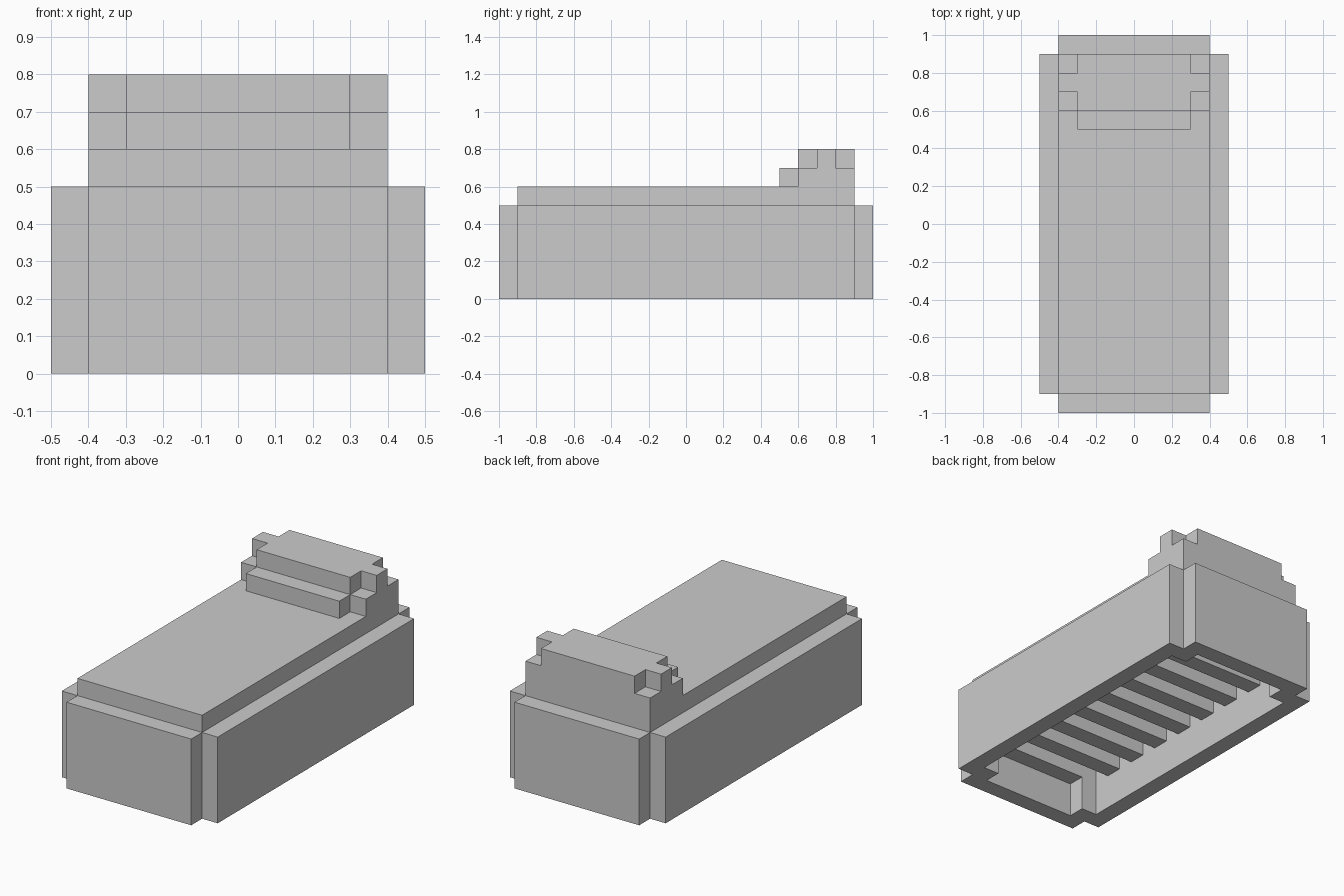
import bpy
import bmesh

cube = bpy.data.objects.get("Cube")
if cube:
    bpy.data.objects.remove(cube, do_unlink=True)

STEP = 0.1


def finish(name, bm):
    """Turn a bmesh into a flat-shaded object."""
    bmesh.ops.recalc_face_normals(bm, faces=bm.faces)
    mesh = bpy.data.meshes.new(name)
    bm.to_mesh(mesh)
    bm.free()
    obj = bpy.data.objects.new(name, mesh)
    bpy.context.collection.objects.link(obj)
    return obj


def prism(name, outline, z0, z1):
    """Extrude a plan outline upward from z0 to z1."""
    bm = bmesh.new()
    base = bm.faces.new([bm.verts.new((x, y, z0)) for x, y in outline])
    top = bmesh.ops.extrude_face_region(bm, geom=[base], use_keep_orig=True)["geom"]
    verts = [g for g in top if isinstance(g, bmesh.types.BMVert)]
    bmesh.ops.translate(bm, verts=verts, vec=(0, 0, z1 - z0))
    return finish(name, bm)


def rectangle(hx, y0, y1):
    return [(-hx, y0), (hx, y0), (hx, y1), (-hx, y1)]


def notched(hx, hy, cy=0.0):
    """Rectangle with a square step cut from every corner."""
    pts = []
    for sx, sy in ((1, 1), (-1, 1), (-1, -1), (1, -1)):
        corner = [(hx, hy - STEP), (hx - STEP, hy - STEP), (hx - STEP, hy)]
        if sx != sy:
            corner.reverse()
        pts += [(sx * x, cy + sy * y) for x, y in corner]
    return pts


# Bed frame: hollow stepped ring, open below
bm = bmesh.new()
loops = []
for outline, z in ((notched(0.5, 1.0), 0), (notched(0.5, 1.0), 0.5),
                   (notched(0.4, 0.9), 0.5), (notched(0.4, 0.9), 0)):
    loops.append([bm.verts.new((x, y, z)) for x, y in outline])
count = len(loops[0])
for a, b in zip(loops, loops[1:] + loops[:1]):
    for i in range(count):
        j = (i + 1) % count
        bm.faces.new((a[i], a[j], b[j], b[i]))
finish("bed_frame", bm)

# Slats: evenly spaced, the foot slat fits between the corner posts
for i in range(9):
    y = -0.9 + 2 * STEP * i
    prism(f"slat_{i + 1}", rectangle(0.3 if i == 0 else 0.4, y, y + STEP), 0.2, 0.3)

# Mattress
prism("mattress", rectangle(0.4, -0.9, 0.9), 0.3, 0.6)

# Pillow: lower layer with a front lip, upper layer with stepped corners
lower = [(-0.4, 0.9), (-0.4, 0.6), (-0.3, 0.6), (-0.3, 0.5),
         (0.3, 0.5), (0.3, 0.6), (0.4, 0.6), (0.4, 0.9)]
prism("pillow_lower", lower, 0.6, 0.7)
prism("pillow_upper", notched(0.4, 0.15, 0.75), 0.7, 0.8)
